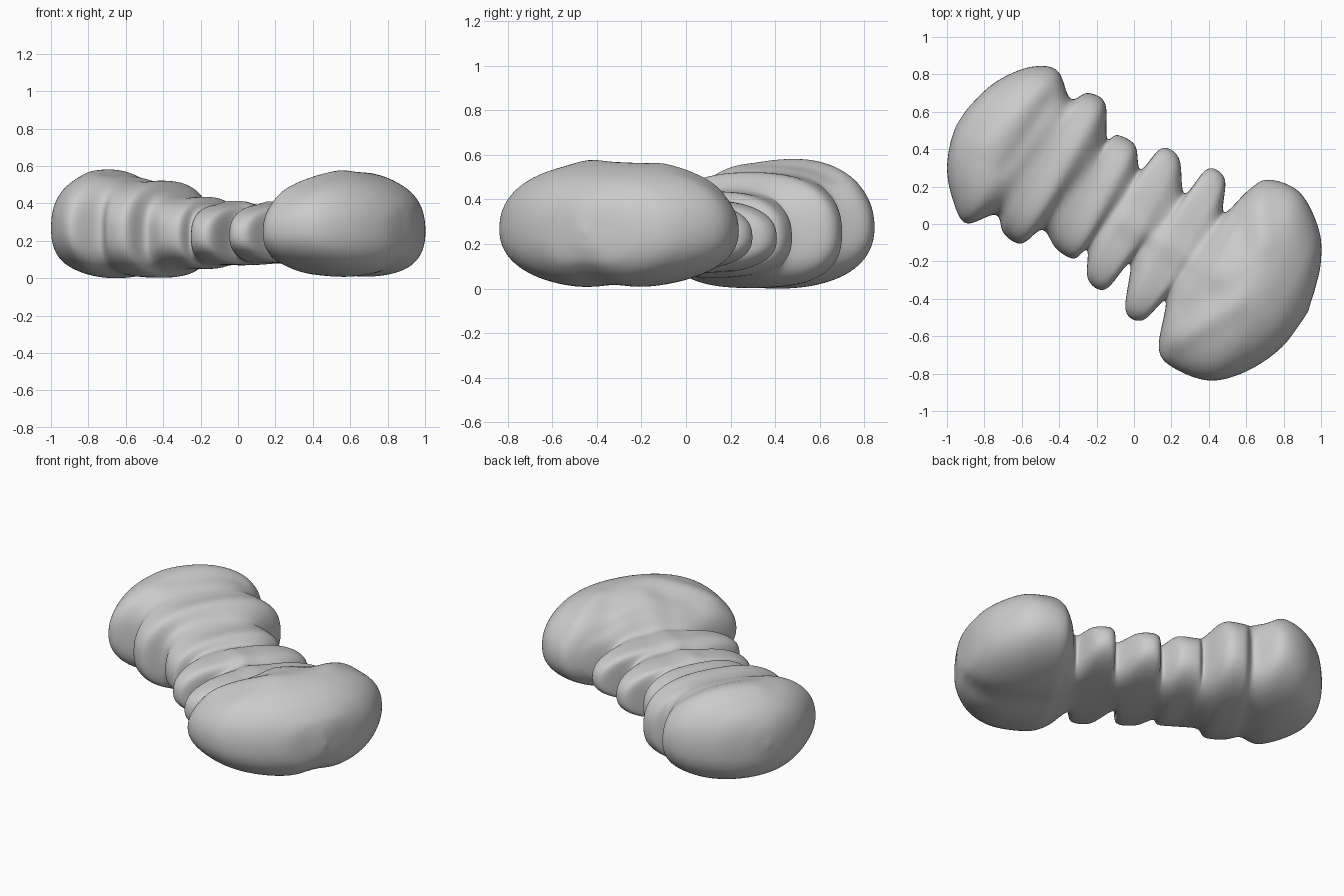
import bpy, bmesh, math
from mathutils import Vector

cube = bpy.data.objects.get("Cube")
if cube:
    bpy.data.objects.remove(cube)

AXIS = Vector((0.866, -0.5, 0))      # direction the ribs are stacked along
RING, STEPS = 96, 12                 # points per section, sections per station
RIB_HALF = 0.055                     # half the thickness of a rib tip
LOBE_POWER, RIB_POWER, NOTCH_POWER = 2.25, 2.5, 2.9   # squareness of sections

# Each station: left edge x, y, right edge x, y, underside z, top z
back_lobe = [
    (-.95, .53, -.93, .56, .27, .30), (-.985, .42, -.87, .64, .15, .40),
    (-1, .28, -.74, .76, .07, .49), (-.97, .13, -.56, .84, .02, .56),
    (-.90, .0, -.41, .825, .0, .58),
]
# Notches and ribs take turns, beginning and ending with a notch
ribs = [
    (-.74, .05, -.34, .67, .015, .53), (-.65, -.08, -.20, .675, .005, .52),
    (-.49, -.03, -.145, .46, .03, .455), (-.37, -.16, -.04, .45, .05, .435),
    (-.25, -.14, .035, .29, .065, .39), (-.20, -.325, .195, .38, .07, .40),
    (-.02, -.21, .27, .16, .075, .375), (.0, -.49, .44, .27, .08, .40),
    (.17, -.41, .48, .06, .075, .40),
]
front_lobe = [
    (.13, -.66, .61, .18, .05, .47), (.20, -.765, .72, .24, .015, .535),
    (.40, -.84, .89, .17, .0, .57), (.60, -.79, .99, -.03, .025, .515),
    (.78, -.67, 1, -.2, .085, .435), (.89, -.53, .97, -.34, .16, .365),
    (.935, -.46, .945, -.42, .24, .27),
]

# Soft creases and ridges: start, end, width, height
top_creases = [
    ((-.05, .02), (.50, -.29), .045, .02),
    ((.24, -.62), (.55, -.42), .06, .02),
    ((.69, -.10), (.68, .12), .06, .02),
    ((.58, -.10), (.55, .02), .06, -.02),
    ((.28, -.46), (.42, -.38), .07, -.015),
    ((-.80, .42), (-.50, .74), .06, .012),
    ((-.70, .30), (-.45, .66), .05, -.015),
]
underside_creases = [((.50, -.26), (.95, -.48), .09, .02)]


def station(values, power, shift=0.0):
    ax, ay, bx, by, low, high = values
    move = AXIS * shift
    return Vector((ax, ay, low)) + move, Vector((bx, by, high)) + move, power


def spline(p, q, r, s, t):
    """Smooth curve from q to r."""
    return 0.5 * (2 * q + (r - p) * t + (2 * p - 5 * q + 4 * r - s) * t * t
                  + (3 * q - p - 3 * r + s) * t ** 3)


def rounded(c, power):
    return math.copysign(abs(c) ** (2 / power), c)


def section(left, right, power):
    """Rounded cross-section spanning the two edges, widest just below the middle."""
    points = []
    for i in range(RING):
        a = math.tau * i / RING
        up = rounded(math.sin(a), power)
        p = left.lerp(right, 0.5 + 0.5 * rounded(math.cos(a), power))
        p.z = left.z + (right.z - left.z) * (0.47 + (0.53 if up > 0 else 0.47) * up)
        points.append(p)
    return points


def crease_height(p, creases):
    total = 0.0
    for start, end, width, height in creases:
        a, b = Vector(start), Vector(end)
        d = b - a
        t = max(0, min(1, (p.xy - a).dot(d) / d.length_squared))
        total += height * math.exp(-((p.xy - a - d * t).length / width) ** 2)
    return total


# Gather stations, giving every rib a flat-topped tip
path = [station(v, LOBE_POWER) for v in back_lobe]
for i, v in enumerate(ribs):
    if i % 2:
        path += [station(v, RIB_POWER, s) for s in (-RIB_HALF, RIB_HALF)]
    else:
        path.append(station(v, NOTCH_POWER))
path += [station(v, LOBE_POWER) for v in front_lobe]

# Loft the body through the stations
bm = bmesh.new()
rings = []
last = len(path) - 1
for i in range(last):
    around = [path[max(0, min(last, i + k))] for k in (-1, 0, 1, 2)]
    for j in range(STEPS + (i == last - 1)):
        shape = [spline(*(st[part] for st in around), j / STEPS) for part in range(3)]
        rings.append([bm.verts.new(p) for p in section(*shape)])
for one, two in zip(rings, rings[1:]):
    for k in range(RING):
        n = (k + 1) % RING
        bm.faces.new((one[k], one[n], two[n], two[k]))
bm.faces.new(rings[0])
bm.faces.new(rings[-1])

# Soften the folds, then press in the creases and soften again
def soften(times):
    for _ in range(times):
        bmesh.ops.smooth_vert(bm, verts=bm.verts, factor=0.5,
                              use_axis_x=True, use_axis_y=True, use_axis_z=True)


soften(6)
for v in bm.verts:
    above = max(0, min(1, (v.co.z - .27) / .12))
    below = max(0, min(1, (.2 - v.co.z) / .12))
    v.co.z += (crease_height(v.co, top_creases) * above
               + crease_height(v.co, underside_creases) * below)
soften(3)
bmesh.ops.recalc_face_normals(bm, faces=bm.faces)

# Settle on the ground
floor = min(v.co.z for v in bm.verts)
bmesh.ops.translate(bm, verts=bm.verts, vec=(0, 0, -floor))

mesh = bpy.data.meshes.new("ribbed_body")
bm.to_mesh(mesh)
bm.free()
body = bpy.data.objects.new("ribbed_body", mesh)
bpy.context.collection.objects.link(body)

grey = bpy.data.materials.new("light_grey")
grey.use_nodes = True
colour = (0.6, 0.6, 0.6, 1)
grey.diffuse_color = colour
grey.node_tree.nodes["Principled BSDF"].inputs["Base Color"].default_value = colour
mesh.materials.append(grey)

bpy.context.view_layer.objects.active = body
body.select_set(True)
bpy.ops.object.shade_smooth()
